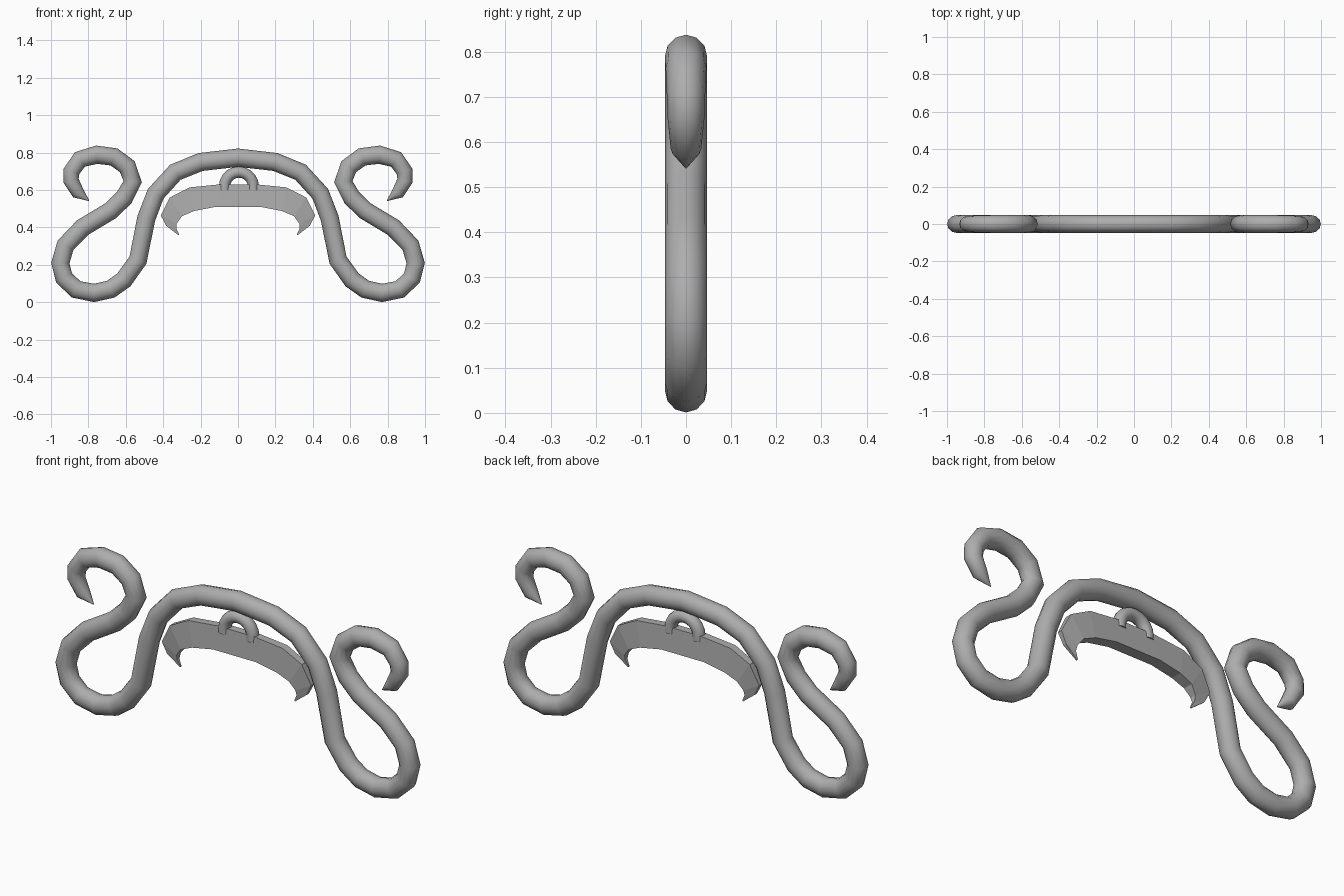
import bpy, bmesh, math

if "Cube" in bpy.data.objects:
    bpy.data.objects.remove(bpy.data.objects["Cube"])

# Dark grey metal
metal = bpy.data.materials.new("dark_metal")
metal.diffuse_color = (0.42, 0.42, 0.42, 1)
metal.use_nodes = True
metal.node_tree.nodes["Principled BSDF"].inputs["Base Color"].default_value = metal.diffuse_color


def tube(name, pts, depth, sides_res=4):
    """Sweep a round section along (x, z, radius factor) points in the XZ plane."""
    cu = bpy.data.curves.new(name, 'CURVE')
    cu.dimensions = '3D'
    cu.bevel_depth = depth
    cu.bevel_resolution = sides_res
    cu.use_fill_caps = True
    sp = cu.splines.new('POLY')
    sp.points.add(len(pts) - 1)
    for p, (x, z, r) in zip(sp.points, pts):
        p.co = (x, 0, z, 1)
        p.radius = r
    sp.use_smooth = True
    ob = bpy.data.objects.new(name, cu)
    bpy.context.collection.objects.link(ob)
    bpy.ops.object.select_all(action='DESELECT')
    bpy.context.view_layer.objects.active = ob
    ob.select_set(True)
    bpy.ops.object.convert(target='MESH')
    ob = bpy.context.object
    ob.data.materials.clear()
    ob.data.materials.append(metal)
    return ob


# Scrolled rod: half path from the arch top to the curl tip, then mirrored
half = [(0.20, 0.75, 1), (0.335, 0.695, 1), (0.44, 0.58, 1), (0.49, 0.45, 1),
        (0.535, 0.225, 1), (0.61, 0.12, 1), (0.68, 0.07, 1), (0.77, 0.05, 1),
        (0.865, 0.069, 1), (0.93, 0.13, 1), (0.95, 0.21, 1), (0.922, 0.305, 1),
        (0.83, 0.40, 1), (0.68, 0.49, 1), (0.608, 0.56, 1), (0.563, 0.645, 1),
        (0.592, 0.725, 1), (0.663, 0.777, 1), (0.755, 0.789, 1),
        (0.845, 0.764, 0.96), (0.89, 0.70, 0.90), (0.893, 0.65, 0.86),
        (0.855, 0.585, 0.72), (0.797, 0.543, 0.04)]
path = [(-x, z, r) for x, z, r in reversed(half)] + [(0, 0.773, 1)] + half
rod = tube("scroll_rod", path, 0.049)
rod.scale.y = 0.96

# Hanging loop on top of the hooked bar
loop = [(0.005 + 0.077 * math.cos(math.pi * i / 10),
         0.62 + 0.076 * math.sin(math.pi * i / 10), 1) for i in range(11)]
tube("hanging_loop", [(0.082, 0.60, 1)] + loop + [(-0.072, 0.60, 1)], 0.03)

# Hooked bar: sections of (outer x, z), (inner x, z), outer and inner half thickness
secs = [((0.10, 0.63), (0.12, 0.51), 0.02, 0.028),
        ((0.26, 0.614), (0.235, 0.488), 0.02, 0.028),
        ((0.365, 0.56), (0.30, 0.46), 0.018, 0.025),
        ((0.413, 0.465), (0.328, 0.42), 0.012, 0.016),
        ((0.385, 0.41), (0.33, 0.395), 0.009, 0.009),
        ((0.318, 0.358), (0.314, 0.362), 0.003, 0.003)]
secs = [((-a[0], a[1]), (-b[0], b[1]), s, t) for a, b, s, t in reversed(secs)] + secs
bm = bmesh.new()
rings = []
for (ax, az), (bx, bz), s, t in secs:
    rings.append([bm.verts.new(c) for c in
                  ((ax, -s, az), (ax, s, az), (bx, t, bz), (bx, -t, bz))])
for r, s in zip(rings, rings[1:]):
    for i in range(4):
        j = (i + 1) % 4
        bm.faces.new((r[i], r[j], s[j], s[i]))
bm.faces.new(rings[0])
bm.faces.new(rings[-1])
bmesh.ops.recalc_face_normals(bm, faces=bm.faces)
me = bpy.data.meshes.new("hooked_bar")
bm.to_mesh(me)
bm.free()
me.materials.append(metal)
bpy.context.collection.objects.link(bpy.data.objects.new("hooked_bar", me))
